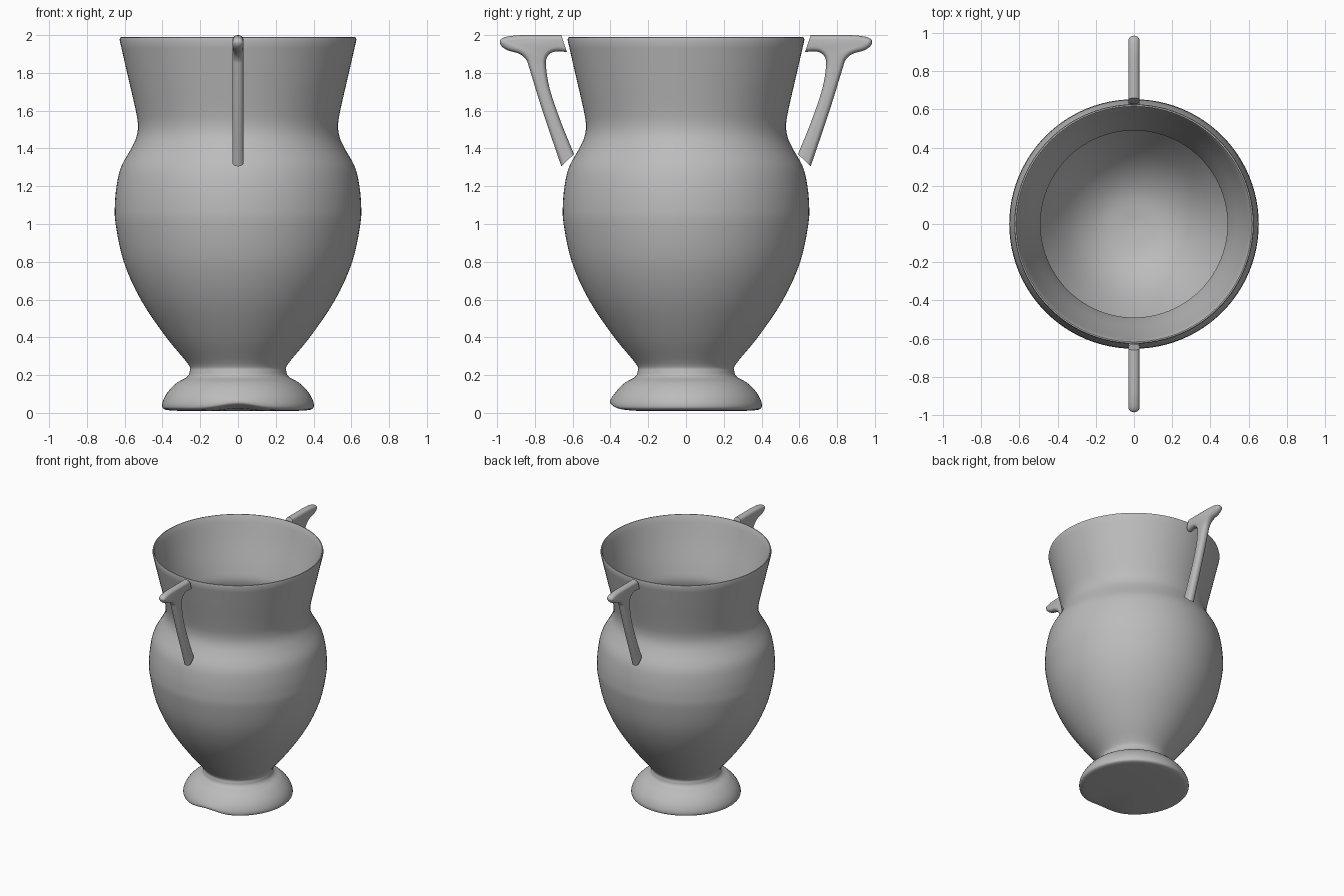
import bpy, bmesh
from math import sin, cos, pi, exp, atan2
from mathutils import Vector

cube = bpy.data.objects.get("Cube")
if cube:
    bpy.data.objects.remove(cube)

grey = bpy.data.materials.new("plain grey")
grey.use_nodes = True
grey.diffuse_color = (0.5, 0.5, 0.5, 1)
grey.node_tree.nodes["Principled BSDF"].inputs["Base Color"].default_value = (0.5, 0.5, 0.5, 1)


def spline(points, steps=4):
    """Catmull-Rom curve through 2D points."""
    p = [Vector(q) for q in points]
    p = [2 * p[0] - p[1]] + p + [2 * p[-1] - p[-2]]
    out = []
    for a, b, c, d in zip(p, p[1:], p[2:], p[3:]):
        for i in range(steps):
            t = i / steps
            out.append(0.5 * (2 * b + (c - a) * t + (2 * a - 5 * b + 4 * c - d) * t ** 2
                              + (3 * b - a - 3 * c + d) * t ** 3))
    return out + [p[-2]]


def finish(bm, name, angle):
    bmesh.ops.recalc_face_normals(bm, faces=bm.faces[:])
    mesh = bpy.data.meshes.new(name)
    bm.to_mesh(mesh)
    bm.free()
    mesh.materials.append(grey)
    obj = bpy.data.objects.new(name, mesh)
    bpy.context.collection.objects.link(obj)
    bpy.ops.object.select_all(action='DESELECT')
    obj.select_set(True)
    bpy.context.view_layer.objects.active = obj
    bpy.ops.object.shade_smooth_by_angle(angle=angle)
    return obj


def lathe(name, profile, sides=96):
    """Turn an (r, z) profile around z; ends on the axis become poles."""
    bm = bmesh.new()
    rings = []
    for r, z in profile:
        if r < 0.001:
            rings.append([bm.verts.new((0, 0, z))] * sides)
        else:
            rings.append([bm.verts.new((r * cos(2 * pi * i / sides), r * sin(2 * pi * i / sides), z))
                          for i in range(sides)])
    for low, high in zip(rings, rings[1:]):
        for i in range(sides):
            j = (i + 1) % sides
            corners = list(dict.fromkeys((low[i], low[j], high[j], high[i])))
            bm.faces.new(corners)
    # Small lifted dent in the front edge of the foot
    for v in bm.verts:
        if v.co.z < 0.1:
            radius = v.co.xy.length
            off = atan2(v.co.x, -v.co.y)
            lift = 0.032 * exp(-(off / 0.32) ** 2) * max(0, (radius - 0.2) / 0.2)
            v.co.z += lift * (1 - v.co.z / 0.1)
    return finish(bm, name, 0.9)


# Vase: foot and outer wall, then rim, inner wall and floor
outer = spline([(0.3, 0.01), (0.385, 0.017), (0.402, 0.04), (0.388, 0.085), (0.36, 0.125),
                (0.32, 0.162), (0.27, 0.19), (0.256, 0.22), (0.265, 0.26), (0.38, 0.4),
                (0.515, 0.6), (0.605, 0.8), (0.648, 1.0), (0.652, 1.1), (0.643, 1.2),
                (0.62, 1.3), (0.565, 1.4), (0.538, 1.46), (0.53, 1.52), (0.541, 1.6),
                (0.587, 1.8), (0.627, 1.975)])
inner = spline([(0.612, 1.98), (0.565, 1.8), (0.507, 1.6), (0.49, 1.5), (0.525, 1.4),
                (0.595, 1.25), (0.612, 1.1), (0.567, 0.8), (0.475, 0.6), (0.335, 0.4),
                (0.18, 0.29), (0, 0.26)])
lathe("vase", [(0, 0.01)] + outer + [(0.624, 1.988), (0.617, 1.989)] + inner)

# Handle outlines in (y, z): edge facing the neck, then outer edge and flat top
near = spline([(0.63, 1.91), (0.675, 1.914), (0.712, 1.907), (0.737, 1.88), (0.741, 1.83),
               (0.72, 1.71), (0.662, 1.54), (0.593, 1.37)])
far = spline([(0.66, 1.305), (0.76, 1.6), (0.828, 1.82), (0.845, 1.868), (0.88, 1.9),
              (0.94, 1.918), (0.975, 1.94), (0.986, 1.965), (0.97, 1.985), (0.92, 1.996),
              (0.85, 2.0), (0.66, 2.0)])


def inward(chain, first_mate, last_mate):
    """Inset directions; chain ends slide along the flat end cuts."""
    dirs = [(first_mate - chain[0]).normalized()]
    for a, b in zip(chain, chain[2:]):
        t = (b - a).normalized()
        dirs.append(Vector((t.y, -t.x)))
    return dirs + [(last_mate - chain[-1]).normalized()]


outline = near + far
insets = inward(near, far[-1], far[0]) + inward(far, near[-1], near[0])
# The outline must be inset towards its inside
area = sum(a.x * b.y - b.x * a.y for a, b in zip(outline, outline[1:] + outline[:1]))
if area > 0:
    for n in range(1, len(outline) - 1):
        if n not in (len(near) - 1, len(near)):
            insets[n] = -insets[n]


def handle(name, side):
    bm = bmesh.new()
    rings = []
    for k in range(9):
        a = pi * (k / 8 - 0.5)
        depth = 0.024 * (1 - cos(a))
        rings.append([bm.verts.new((0.029 * sin(a), side * (p + d * depth).x, (p + d * depth).y))
                      for p, d in zip(outline, insets)])
    count = len(outline)
    for low, high in zip(rings, rings[1:]):
        for i in range(count):
            j = (i + 1) % count
            bm.faces.new((low[i], low[j], high[j], high[i]))
    bm.faces.new(rings[0])
    bm.faces.new(rings[-1])
    return finish(bm, name, 0.7)


handle("front_handle", -1)
handle("back_handle", 1)
